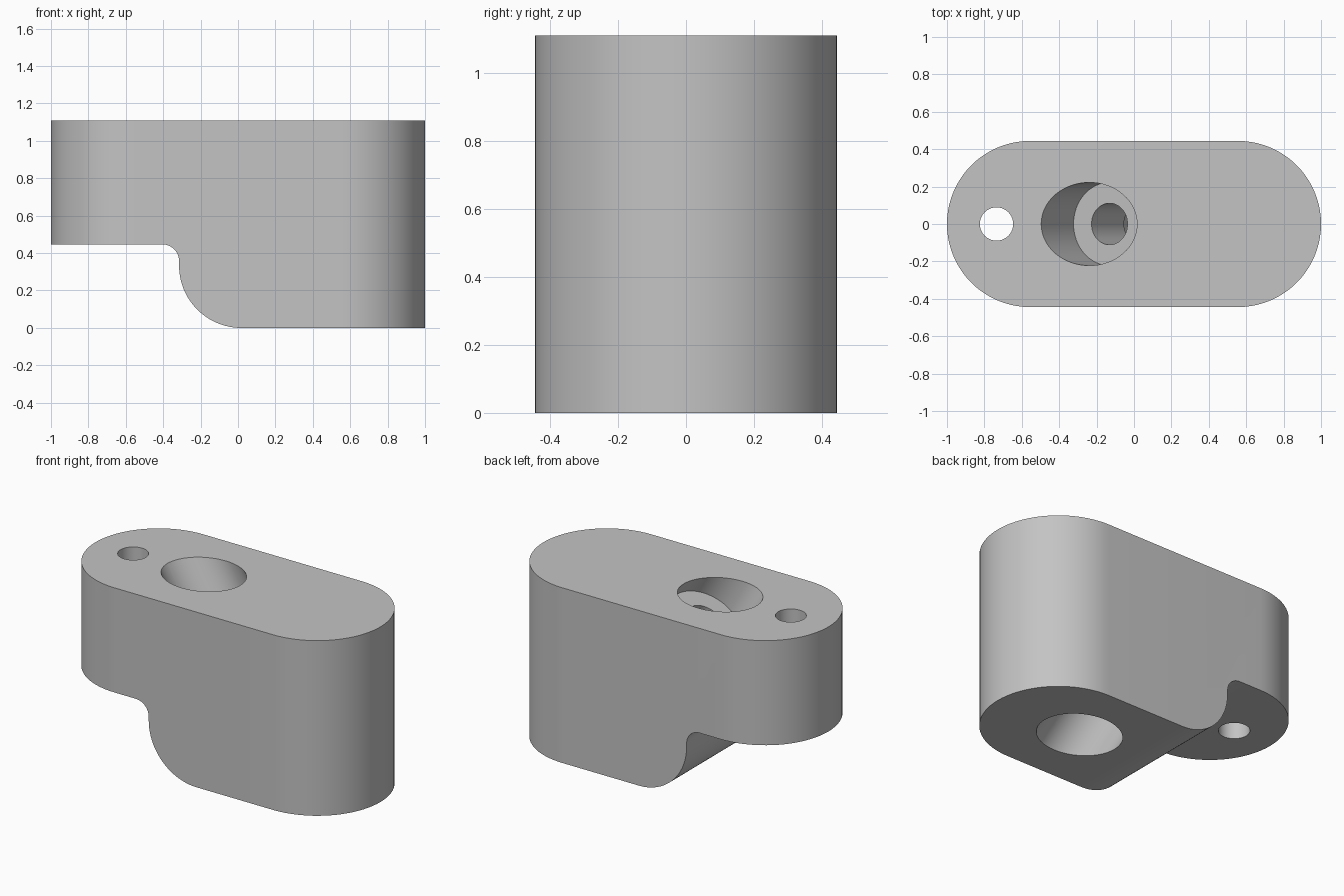
import bpy, bmesh, math
from mathutils import Matrix, Vector

cube = bpy.data.objects.get("Cube")
if cube:
    bpy.data.objects.remove(cube, do_unlink=True)

HEIGHT, END_R, END_X = 1.11, 0.444, 0.556
STEP_Z = 0.447
TILT = math.radians(30)

grey = bpy.data.materials.new("plain_grey")
grey.use_nodes = True
grey.diffuse_color = (0.55, 0.55, 0.55, 1)
grey.node_tree.nodes["Principled BSDF"].inputs["Base Color"].default_value = (0.55, 0.55, 0.55, 1)


def add_object(name, bm):
    bmesh.ops.recalc_face_normals(bm, faces=bm.faces)
    mesh = bpy.data.meshes.new(name)
    bm.to_mesh(mesh)
    bm.free()
    obj = bpy.data.objects.new(name, mesh)
    mesh.materials.append(grey)
    bpy.context.collection.objects.link(obj)
    return obj


def prism(name, points, offset):
    """Extrude a closed outline along an offset."""
    bm = bmesh.new()
    face = bm.faces.new([bm.verts.new(p) for p in points])
    out = bmesh.ops.extrude_face_region(bm, geom=[face])
    bmesh.ops.translate(bm, vec=offset, verts=[v for v in out["geom"] if isinstance(v, bmesh.types.BMVert)])
    return add_object(name, bm)


def arc(cx, cy, r, start, end, n):
    angles = [math.radians(start + (end - start) * i / n) for i in range(n + 1)]
    return [(cx + r * math.cos(a), cy + r * math.sin(a)) for a in angles]


def lathe(name, profile, n=64):
    """Stack rings of (radius, z) into a closed turned solid."""
    bm = bmesh.new()
    rings = [[bm.verts.new((x, y, z)) for x, y in arc(0, 0, r, 0, 360, n)[:-1]] for r, z in profile]
    for low, high in zip(rings, rings[1:]):
        for i in range(n):
            j = (i + 1) % n
            bm.faces.new((low[i], low[j], high[j], high[i]))
    bm.faces.new(rings[0])
    bm.faces.new(rings[-1])
    return add_object(name, bm)


# Rounded-end block
outline = arc(END_X, 0, END_R, -90, 90, 40) + arc(-END_X, 0, END_R, 90, 270, 40)
body = prism("clamp_block", [(x, y, 0) for x, y in outline], Vector((0, 0, HEIGHT)))

# Step under the overhang: small inner fillet, then large rounded lower corner
step = [(-1.3, STEP_Z)]
step += arc(-0.405, STEP_Z - 0.09, 0.09, 90, 0, 12)
step += arc(0.018, 0.333, 0.333, 180, 270, 24)
step += [(0.018, -0.3), (-1.3, -0.3)]
undercut = prism("undercut_cutter", [(x, -0.8, z) for x, z in step], Vector((0, 1.6, 0)))

# Vertical pin hole
pin = lathe("pin_hole_cutter", [(0.089, -0.2), (0.089, 1.4)])
pin.location.x = -0.735

# Tilted bolt hole, wide at both ends
bolt = lathe("bolt_hole_cutter", [(0.222, 0.4), (0.222, -0.218), (0.111, -0.218),
                                  (0.111, -0.565), (0.222, -0.565), (0.222, -1.7)])
bolt.matrix_world = Matrix.Translation((-0.24, 0, HEIGHT)) @ Matrix.Rotation(-TILT, 4, "Y")

# Cut, then discard the cutters
cutters = [undercut, pin, bolt]
for cutter in cutters:
    cutter.hide_render = True
    mod = body.modifiers.new(cutter.name, "BOOLEAN")
    mod.operation = "DIFFERENCE"
    mod.solver = "EXACT"
    mod.object = cutter
bpy.context.view_layer.update()
cut_mesh = bpy.data.meshes.new_from_object(body.evaluated_get(bpy.context.evaluated_depsgraph_get()))
body.modifiers.clear()
body.data = cut_mesh
for cutter in cutters:
    bpy.data.objects.remove(cutter, do_unlink=True)
body.data.materials.clear()
body.data.materials.append(grey)
for poly in body.data.polygons:
    poly.material_index = 0

bpy.ops.object.select_all(action="DESELECT")
body.select_set(True)
bpy.context.view_layer.objects.active = body
bpy.ops.object.shade_smooth_by_angle(angle=math.radians(30))
